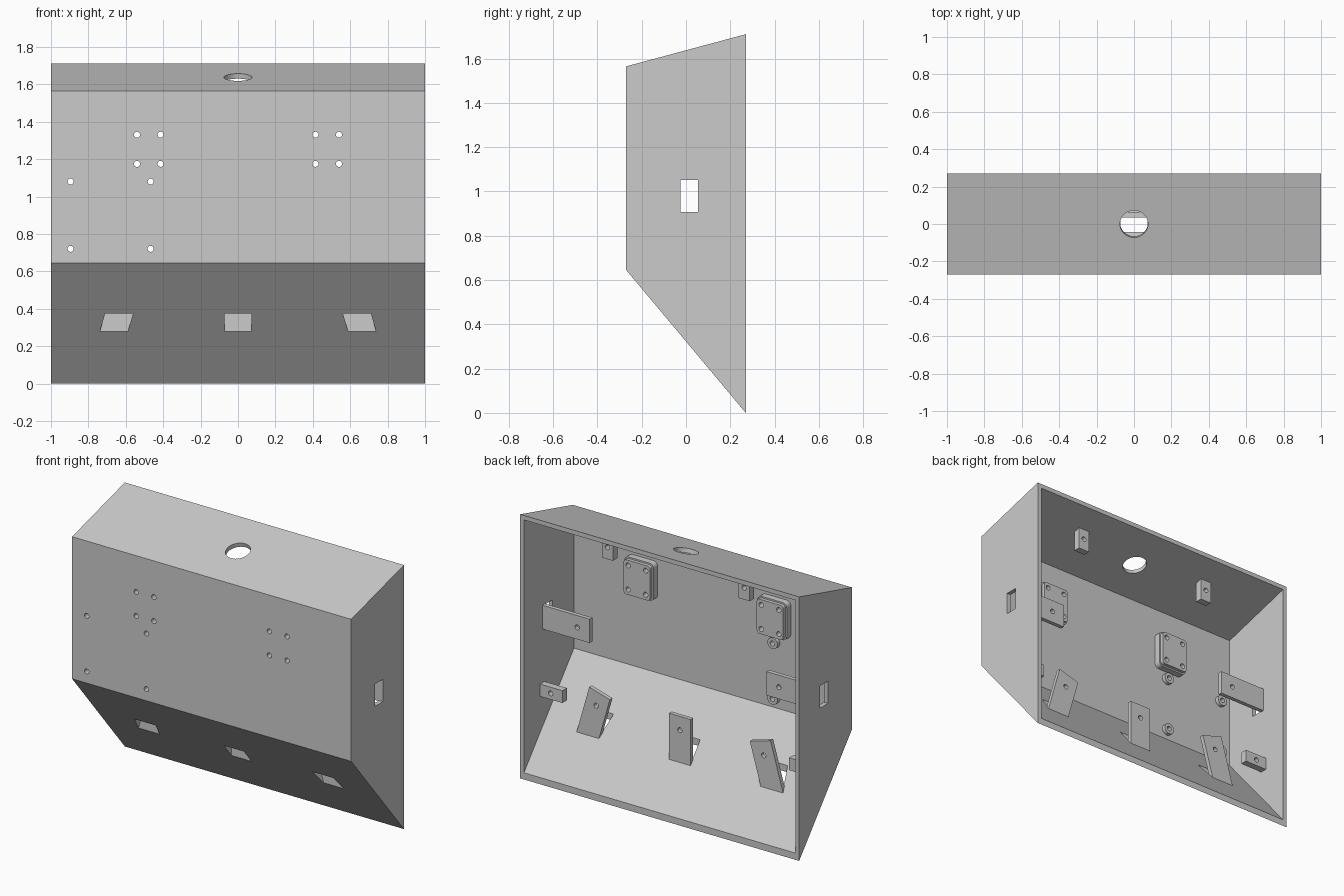
import bpy, bmesh
from math import radians, atan2, hypot
from mathutils import Matrix, Vector

if "Cube" in bpy.data.objects:
    bpy.data.objects.remove(bpy.data.objects["Cube"])

W, T = 1.0, 0.028                       # half width, wall thickness
YF, YB = -0.27, 0.27                    # front and back depth
ZT, ZB = 1.565, 0.645                   # top and bottom of the front panel
ST, SB = 0.145 / 0.54, -0.645 / 0.54    # slopes of the roof and the underside


def finish(bm, name):
    bmesh.ops.recalc_face_normals(bm, faces=bm.faces)
    me = bpy.data.meshes.new(name)
    bm.to_mesh(me)
    bm.free()
    ob = bpy.data.objects.new(name, me)
    bpy.context.collection.objects.link(ob)
    return ob


def prism(name, half, y0, y1, t):
    """Side profile, offset inward by t, extruded along x."""
    top = lambda y: ZT + (y - YF) * ST - t * hypot(1, ST)
    low = lambda y: ZB + (y - YF) * SB + t * hypot(1, SB)
    bm = bmesh.new()
    f = bm.faces.new([bm.verts.new((-half, y, z)) for y, z in
                      ((y0, low(y0)), (y1, low(y1)), (y1, top(y1)), (y0, top(y0)))])
    ext = bmesh.ops.extrude_face_region(bm, geom=[f])["geom"]
    bmesh.ops.translate(bm, vec=(2 * half, 0, 0),
                        verts=[v for v in ext if isinstance(v, bmesh.types.BMVert)])
    return finish(bm, name)


def add_box(bm, lo, hi, m=Matrix()):
    lo, hi = Vector(lo), Vector(hi)
    mat = m @ Matrix.Translation((lo + hi) / 2) @ Matrix.Diagonal((*(hi - lo), 1))
    bmesh.ops.create_cube(bm, size=1, matrix=mat)


def add_cyl(bm, r, depth, m):
    bmesh.ops.create_cone(bm, cap_ends=True, segments=32, radius1=r, radius2=r,
                          depth=depth, matrix=m)


def along_y(x, y, z):
    return Matrix.Translation((x, y, z)) @ Matrix.Rotation(radians(90), 4, 'X')


def boolean(ob, tool, op='DIFFERENCE', keep=False):
    mod = ob.modifiers.new("cut", 'BOOLEAN')
    mod.operation, mod.object, mod.solver = op, tool, 'EXACT'
    bpy.context.view_layer.objects.active = ob
    bpy.ops.object.modifier_apply(modifier=mod.name)
    if not keep:
        bpy.data.objects.remove(tool)


def smooth(ob):
    bpy.ops.object.select_all(action='DESELECT')
    ob.select_set(True)
    bpy.context.view_layer.objects.active = ob
    bpy.ops.object.shade_smooth_by_angle(angle=radians(30))


def drill(ob, points, r=0.016):
    bm = bmesh.new()
    for x, y, z in points:
        add_cyl(bm, r, 0.3, along_y(x, y, z))
    boolean(ob, finish(bm, "drill"))
    smooth(ob)


# Hollow shell, open at the back
outer = prism("outer_solid", W, YF, YB, 0)
shell = prism("shell", W, YF, YB, 0)
boolean(shell, prism("cavity", W - T, YF + T, 0.4, T))

# Round hole square to the roof
bm = bmesh.new()
add_cyl(bm, 0.075, 0.2, Matrix.Translation((0, 0, ZT - YF * ST))
        @ Matrix.Rotation(atan2(ST, 1), 4, 'X'))
boolean(shell, finish(bm, "roof_cutter"))

# Sensor windows, each with a plate behind: x, y, z, lean, length
mounts = [("centre", 0, 0.036, 0.325, 0, 0.265)]
for s, side in ((1, "right"), (-1, "left")):
    mounts.append((side + "_lower", s * 0.65, 0.036, 0.325, -16 * s, 0.27))
    mounts.append((side + "_wall", s * 1.0, 0.055, 0.98, -90 * s, 0.367))
for name, x, y, z, lean, length in mounts:
    m = Matrix.Translation((x, y, z)) @ Matrix.Rotation(radians(lean), 4, 'Y')
    bm = bmesh.new()
    add_box(bm, (-0.072, -0.079, -0.2), (0.072, 0, 0.2), m)
    boolean(shell, finish(bm, "window_cutter"))
    bm = bmesh.new()
    add_box(bm, (-0.077, 0, -0.12), (0.077, 0.027, length), m)
    plate = finish(bm, name + "_sensor_plate")
    boolean(plate, outer, 'INTERSECT', keep=True)
    drill(plate, [m @ Vector((0, 0, length - 0.09))])
bpy.data.objects.remove(outer)

# Back cover tabs on the side walls and under the roof
for s, side in ((1, "right"), (-1, "left")):
    for name, x, z, hx, hz, hole in (("side_tab", 0.897, 0.515, 0.085, 0.04, 0.515),
                                     ("roof_tab", 0.49, 1.568, 0.04, 0.075, 1.57)):
        bm = bmesh.new()
        add_box(bm, (s * x - hx, 0.06, z - hz), (s * x + hx, 0.105, z + hz))
        drill(finish(bm, side + "_" + name), [(s * x, 0.08, hole)])

# Rounded, stepped pads with four screw holes on the inside of the front
front_holes = []
for s, side in ((1, "right"), (-1, "left")):
    bm = bmesh.new()
    add_box(bm, (s * 0.477 - 0.105, YF + T - 0.005, 1.2525 - 0.122),
            (s * 0.477 + 0.105, -0.2, 1.2525 + 0.122))
    corners = [e for e in bm.edges if abs(e.verts[0].co.y - e.verts[1].co.y) > 0.01]
    bmesh.ops.bevel(bm, geom=corners, offset=0.03, segments=5, profile=0.5, affect='EDGES')
    bm.normal_update()
    back = [f for f in bm.faces if f.normal.y > 0.99]
    bmesh.ops.inset_region(bm, faces=back, thickness=0.01)
    lid = bmesh.ops.extrude_face_region(bm, geom=back)["geom"]
    bmesh.ops.translate(bm, vec=(0, 0.022, 0),
                        verts=[v for v in lid if isinstance(v, bmesh.types.BMVert)])
    bmesh.ops.delete(bm, geom=[f for f in back if f.is_valid], context='FACES_ONLY')
    holes = [(s * 0.477 + dx, -0.24, 1.2525 + dz)
             for dx in (-0.063, 0.063) for dz in (-0.078, 0.078)]
    drill(finish(bm, side + "_screw_pad"), holes)
    front_holes += holes

# Circuit board standoffs
for i, (x, z) in enumerate([(x, z) for x in (-0.895, -0.467) for z in (0.72, 1.08)]):
    bm = bmesh.new()
    add_cyl(bm, 0.036, 0.03, along_y(x, YF + T + 0.01, z))
    drill(finish(bm, f"standoff_{i + 1}"), [(x, -0.24, z)])
    front_holes.append((x, -0.24, z))

# Screw holes through the front panel
drill(shell, front_holes)
